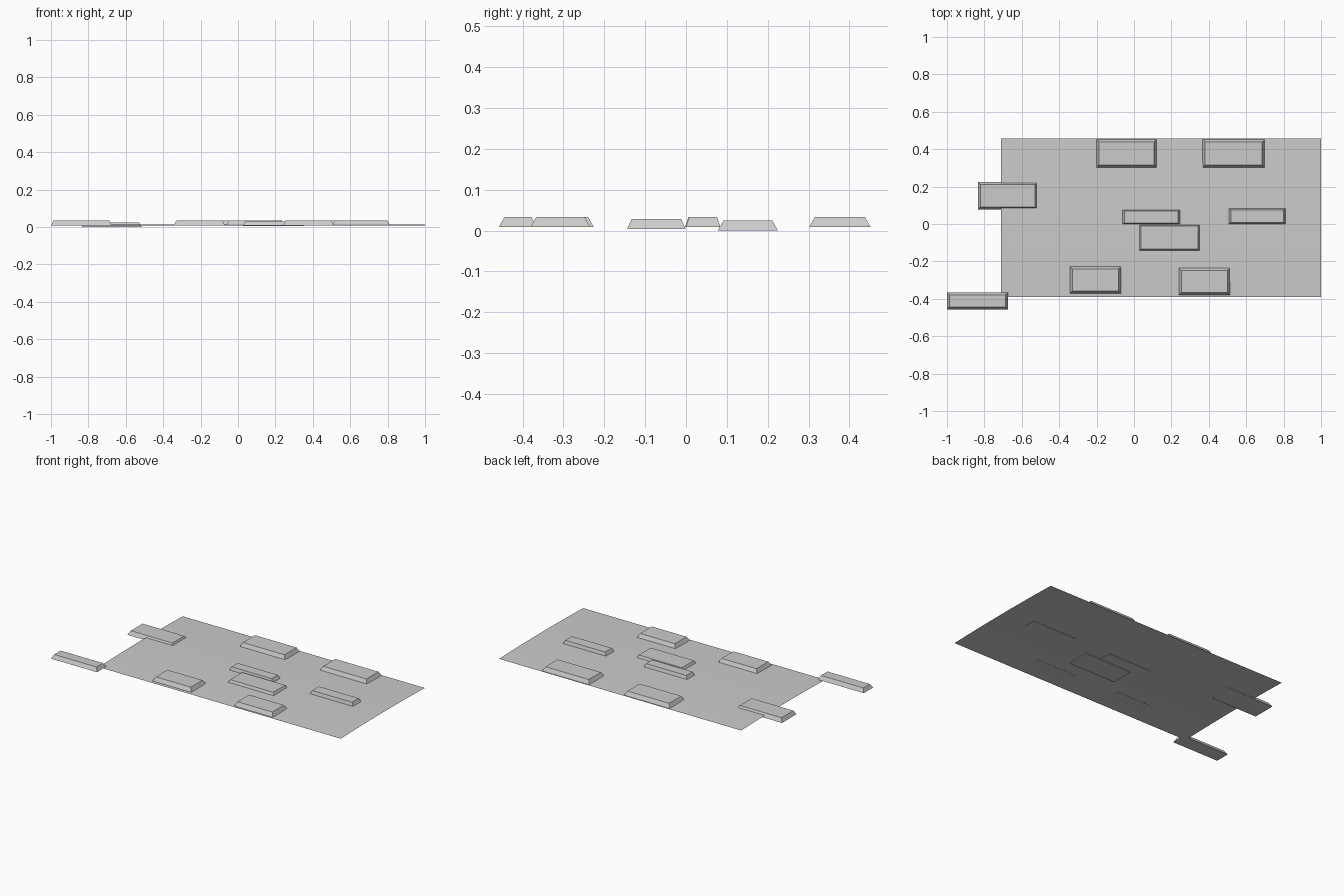
import bpy
import bmesh

cube = bpy.data.objects.get("Cube")
if cube:
    bpy.data.objects.remove(cube)

grey = bpy.data.materials.new("light grey")
grey.use_nodes = True
colour = (0.6, 0.6, 0.6, 1)
grey.diffuse_color = colour
grey.node_tree.nodes["Principled BSDF"].inputs["Base Color"].default_value = colour


def add_object(name, bm):
    bmesh.ops.recalc_face_normals(bm, faces=bm.faces)
    mesh = bpy.data.meshes.new(name)
    bm.to_mesh(mesh)
    bm.free()
    mesh.materials.append(grey)
    obj = bpy.data.objects.new(name, mesh)
    bpy.context.collection.objects.link(obj)
    return obj


def block(name, x0, x1, y0, y1, z, inset=0.014):
    """Low slab with sloping sides, narrower at the top."""
    bm = bmesh.new()
    bmesh.ops.create_cube(bm, size=1)
    for v in bm.verts:
        top = v.co.z > 0
        sx, sy = (1 if v.co.x > 0 else -1), (1 if v.co.y > 0 else -1)
        v.co.x = (x1 if sx > 0 else x0) - (sx * 0.013 if top else 0)
        v.co.y = (y1 if sy > 0 else y0) - (sy * inset if top else 0)
        v.co.z = z + (0.0245 if top else 0)
    add_object(name, bm)


# Gently arched ground sheet
bm = bmesh.new()
bmesh.ops.create_grid(bm, x_segments=1, y_segments=16, size=1)
for v in bm.verts:
    t = v.co.y
    v.co = (0.145 + 0.855 * v.co.x, 0.033 + 0.424 * t, 0.007 + 0.006 * (1 - t * t))
sheet = add_object("ground_sheet", bm)
if sheet.data.polygons[0].normal.z < 0:
    sheet.data.flip_normals()
sheet.data.shade_smooth()

# Raised blocks
block("back_block_right", -0.20, 0.12, 0.302, 0.452, 0.009)
block("back_block_left", 0.367, 0.698, 0.302, 0.452, 0.009)
block("side_block", -0.835, -0.515, 0.078, 0.225, 0.0)
block("corner_block", -1.0, -0.675, -0.458, -0.365, 0.009)
block("front_block_right", -0.343, -0.07, -0.372, -0.226, 0.009)
block("front_block_left", 0.24, 0.512, -0.38, -0.235, 0.009)
block("middle_block", 0.025, 0.355, -0.144, -0.001, 0.004, 0.011)
block("narrow_block_middle", -0.063, 0.247, -0.002, 0.077, 0.009, 0.008)
block("narrow_block_left", 0.505, 0.813, 0.0, 0.084, 0.009, 0.008)
